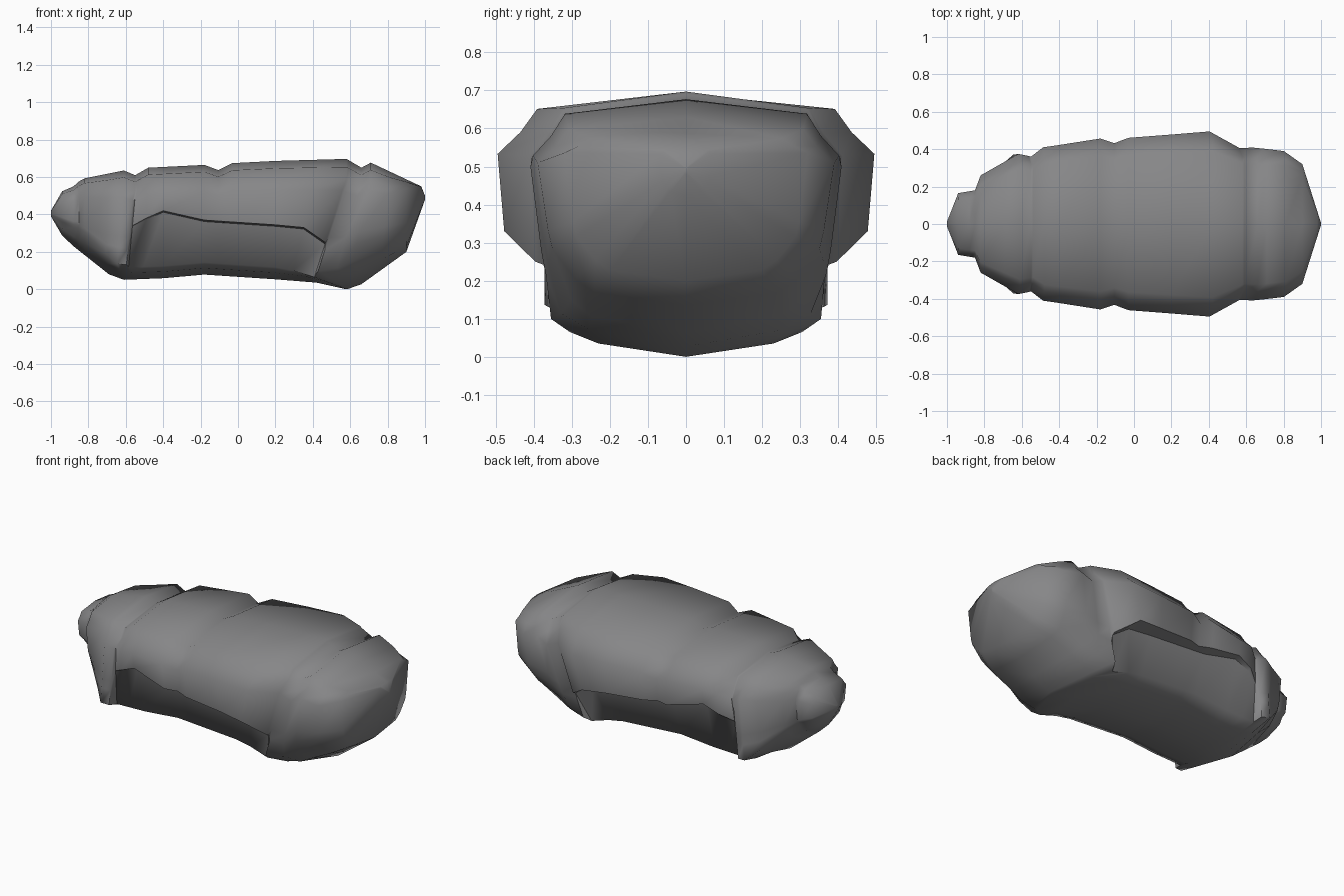
import bpy, bmesh, math

if "Cube" in bpy.data.objects:
    bpy.data.objects.remove(bpy.data.objects["Cube"])

# Guide lines along the length: (x, value)
TOP = [(-1, .42), (-.95, .52), (-.88, .55), (-.835, .59), (-.61, .635), (-.55, .61), (-.48, .65),
       (-.18, .665), (-.1, .635), (-.02, .68), (.58, .697), (.66, .65), (.71, .677), (.98, .55), (1, .5)]
BELLY = [(-1, .39), (-.93, .27), (-.69, .08), (-.63, .05), (-.38, .06), (-.2, .08), (.4, .04),
         (.58, 0), (.65, .02), (.9, .2), (1, .48)]
WIDTH = [(-1, .012), (-.94, .165), (-.85, .18), (-.82, .26), (-.6, .38), (-.54, .36), (-.48, .41),
         (-.16, .46), (-.11, .43), (-.04, .46), (.42, .495), (.59, .405), (.65, .41), (.81, .39), (.9, .32), (1, .005)]
SHELL_EDGE = [(-.54, .34), (-.5, .37), (-.4, .42), (-.18, .37), (.42, .33), (.58, .25)]
RIM_WIDTH = [(-1, .7), (-.85, .85), (-.6, 1), (.55, .92), (.71, .75), (1, .74)]
RIM_RISE = [(-1, .3), (-.84, .32), (-.6, .14), (1, .14)]
LEAN = [(-.8, 0), (-.55, .1), (-.4, 0), (.2, 0), (.42, .25), (.6, .33), (.9, 0)]
STATIONS = [-1, -.94, -.88, -.85, -.82, -.69, -.61, -.55, -.54, -.48, -.4, -.18, -.105, -.03,
            .2, .42, .58, .592, .66, .71, .81, .9, .98, 1]


def along(line, x):
    """Piecewise linear value of a guide line."""
    if x <= line[0][0]:
        return line[0][1]
    for (x0, a), (x1, b) in zip(line, line[1:]):
        if x <= x1:
            return a + (b - a) * (x - x0) / (x1 - x0)
    return line[-1][1]


def half_section(x):
    """Points from the ridge down to the keel on one side."""
    top, low, w = along(TOP, x), along(BELLY, x), along(WIDTH, x)
    h = top - low
    k = h / .64 * (.55 if x > .85 else 1)
    upper = [(0, top), (.79 * w, top - .04 * k), (.88 * w, top - .1 * k), (w, top - .155 * k)]
    if -.545 < x < .585:        # recessed flank under the shell, sloping in to the belly
        e = along(SHELL_EDGE, x)
        inset = .345 if x < -.5 else .375
        lower = [(.965 * w, e), (inset, e - .008), (.305, low + .065), (.23, low + .035)]
    else:                       # full nose and tail blocks
        r, f = along(RIM_WIDTH, x), along(RIM_RISE, x)
        lower = [(max(.93, r) * w, low + max(.4, f + .1) * h), (max(.9, r) * w, low + max(.3, f + .05) * h),
                 (r * w, low + f * h), (.62 * w, low + .5 * f * h)]
    pts = []
    for i, (y, z) in enumerate(upper + lower + [(0, low)]):
        share = (0, 0, 0, 1, 1, 1, 1, .5, 0)[i]
        pts.append((x - along(LEAN, x) * max(0, .6 - z) * share, y, z))
    return pts


# Armoured body lofted through the stations
bm = bmesh.new()
rings = []
for x in STATIONS:
    half = half_section(x)
    ring = half + [(px, -py, pz) for px, py, pz in reversed(half[1:-1])]
    rings.append([bm.verts.new(p) for p in ring])
for a, b in zip(rings, rings[1:]):
    n = len(a)
    for i in range(n):
        j = (i + 1) % n
        bm.faces.new((a[i], a[j], b[j], b[i]))
bm.faces.new(rings[0])
bm.faces.new(rings[-1])
bmesh.ops.recalc_face_normals(bm, faces=bm.faces[:])
mesh = bpy.data.meshes.new("armoured_body")
bm.to_mesh(mesh)
bm.free()
body = bpy.data.objects.new("armoured_body", mesh)
bpy.context.collection.objects.link(body)

grey = bpy.data.materials.new("medium grey")
grey.diffuse_color = (.24, .24, .245, 1)
grey.use_nodes = True
grey.node_tree.nodes["Principled BSDF"].inputs["Base Color"].default_value = grey.diffuse_color
mesh.materials.append(grey)

bpy.context.view_layer.objects.active = body
body.select_set(True)
bpy.ops.object.shade_smooth_by_angle(angle=math.radians(58))
